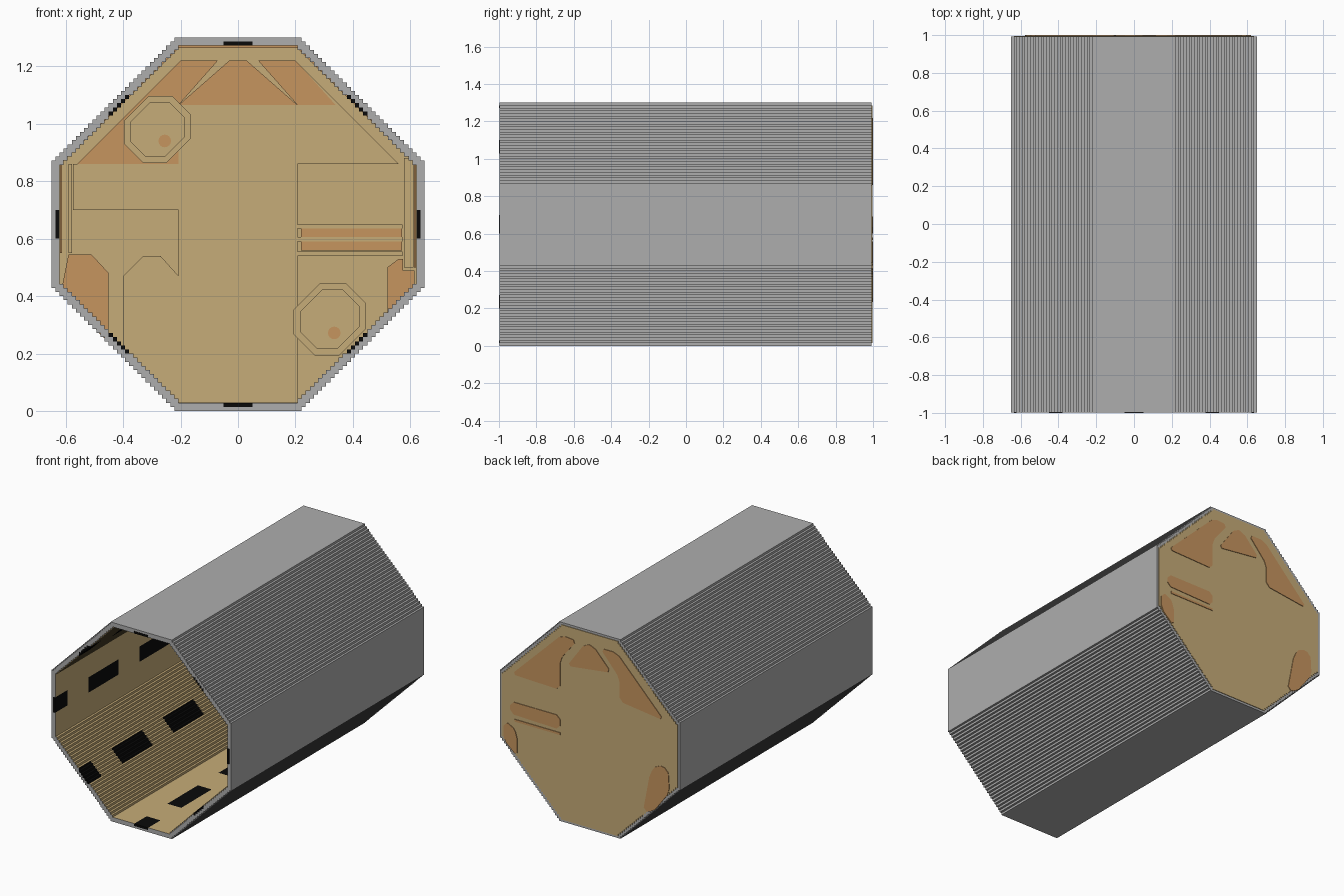
import bpy, bmesh, math

if "Cube" in bpy.data.objects:
    bpy.data.objects.remove(bpy.data.objects["Cube"])

V = 1 / 70      # stair step size
ZC = 0.65       # height of the tube axis


def material(name, rgb):
    m = bpy.data.materials.new(name)
    m.use_nodes = True
    m.diffuse_color = (*rgb, 1)
    m.node_tree.nodes["Principled BSDF"].inputs["Base Color"].default_value = (*rgb, 1)
    return m


grey = material("hull grey", (0.42, 0.42, 0.42))
tan = material("panel tan", (0.565, 0.413, 0.188))
orange = material("rust orange", (0.565, 0.30, 0.114))
black = material("slot black", (0.003, 0.003, 0.003))


def finish(name, bm, mats):
    bmesh.ops.recalc_face_normals(bm, faces=bm.faces)
    me = bpy.data.meshes.new(name)
    bm.to_mesh(me)
    bm.free()
    for m in mats:
        me.materials.append(m)
    ob = bpy.data.objects.new(name, me)
    bpy.context.collection.objects.link(ob)
    return ob


def stairs(half, flat, split=3.5):
    """Octagon outline with stepped diagonals, in metres around the axis."""
    q = [(split, half), (flat, half)]
    for i in range(round(half - flat)):
        q += [(flat + i, half - i - 1), (flat + i + 1, half - i - 1)]
    q.append((half, split))
    pts = []
    for _ in range(4):
        pts += q
        q = [(z, -x) for x, z in q]
    return [(x * V, z * V + ZC) for x, z in pts]


def plate(name, pts, y0, y1, mat):
    """Flat outline in x, z given thickness from y0 to y1."""
    bm = bmesh.new()
    f = bm.faces.new([bm.verts.new((x, y0, z)) for x, z in pts])
    ext = bmesh.ops.extrude_face_region(bm, geom=[f])["geom"]
    vs = [g for g in ext if isinstance(g, bmesh.types.BMVert)]
    bmesh.ops.translate(bm, verts=vs, vec=(0, y1 - y0, 0))
    return finish(name, bm, [mat])


def rect(x0, z0, x1, z1):
    return [(x0, z0), (x1, z0), (x1, z1), (x0, z1)]


def mirror(pts):
    return [(-x, z) for x, z in reversed(pts)]


def rounded(pts, d=0.035):
    """Cut every corner twice for a soft outline."""
    out = []
    for i, p in enumerate(pts):
        for q in (pts[i - 1], pts[(i + 1) % len(pts)]):
            l = math.dist(p, q)
            t = min(d, l * 0.4) / l
            out.append((p[0] + (q[0] - p[0]) * t, p[1] + (q[1] - p[1]) * t))
    return out


# Stepped octagonal tube, with rows of black slots along its lining
Y0, Y1 = -0.998, 0.992
stops = [Y0] + [-1 + n * V for n in (9, 24, 46, 61, 83, 98, 120, 135)] + [Y1]
bm = bmesh.new()


def wall(outline, ys):
    loops = [[bm.verts.new((x, y, z)) for x, z in outline] for y in ys]
    n, made = len(outline), []
    for s in range(len(ys) - 1):
        for i in range(n):
            j = (i + 1) % n
            f = bm.faces.new((loops[s][i], loops[s][j], loops[s + 1][j], loops[s + 1][i]))
            made.append((s, f))
    return made, loops[0], loops[-1]


_, of, ob_ = wall(stairs(45.5, 15.5), [Y0, Y1])
lining, inf, inb = wall(stairs(43.5, 14.5), stops)
for s, f in lining:
    c = f.calc_center_median()
    x, z = abs(c.x) / V, abs(c.z - ZC) / V
    in_slot = min(x, z) < 3.5 or abs(x - z) < 5.5
    f.material_index = 2 if in_slot and s % 2 == 0 else 1
for a, b in ((of, inf), (ob_, inb)):
    edges = []
    for loop in (a, b):
        edges += [bm.edges.get((loop[i - 1], loop[i])) for i in range(len(loop))]
    bmesh.ops.triangle_fill(bm, edges=edges, use_beauty=True, normal=(0, -1, 0))
finish("tube", bm, [grey, tan, black])

# Black slot ends on the front rim
for s in (-1, 1):
    zf = ZC + s * 44 * V
    plate("slot_end_flat", rect(-3.5 * V, zf - V / 2, 3.5 * V, zf + V / 2), -1, -0.997, black)
    xf = s * 44 * V
    plate("slot_end_side", rect(xf - V / 2, ZC - 3.5 * V, xf + V / 2, ZC + 3.5 * V), -1, -0.997, black)
    for t in (-1, 1):
        for k in range(12, 17):
            x, z = s * (15 + k) * V, ZC + t * (43 - k) * V
            plate("slot_end_diagonal", rect(x - V / 2, z - V / 2, x + V / 2, z + V / 2),
                  -1, -0.997, black)

# End wall closing the back
plate("end_wall", stairs(44.5, 14.5), 0.97, 0.996, tan)

# Raised tan panels on the inside of the end wall
window = [(0.207, 0.86), (0.207, 1.065), (0.07, 1.22), (0.2, 1.22), (0.56, 0.86)]
gable = [(-0.207, 1.065), (0.207, 1.065), (0.03, 1.22), (-0.03, 1.22)]
arch = [(-0.4, 0.22), (-0.4, 0.47), (-0.33, 0.54), (-0.27, 0.54), (-0.207, 0.47), (-0.207, 0.03)]
corner = [(-0.45, 0.26), (-0.45, 0.48), (-0.51, 0.545), (-0.59, 0.545), (-0.615, 0.42)]
panels = {
    "window_right": window,
    "window_left": mirror(window),
    "gable": gable,
    "door": rect(-0.207, 0.03, 0.207, 1.065),
    "arch": arch,
    "side_panel": rect(-0.575, 0.70, -0.207, 0.86),
    "left_post": rect(-0.59, 0.55, -0.577, 0.86),
    "right_post": rect(0.577, 0.50, 0.61, 0.88),
    "slat_top": rect(0.207, 0.635, 0.572, 0.65),
    "slat_middle": rect(0.207, 0.59, 0.572, 0.605),
    "slat_bottom": rect(0.207, 0.54, 0.572, 0.555),
}
for name, pts in panels.items():
    plate(name, pts, 0.957, 0.972, tan)

# Orange areas on the inside of the end wall
inside = {
    "gable_paint": gable,
    "window_paint_left": mirror(window),
    "window_paint_right": [(0.207, 1.065), (0.07, 1.22), (0.2, 1.22), (0.34, 1.065)],
    "slat_gap_upper": rect(0.22, 0.605, 0.57, 0.635),
    "slat_gap_lower": rect(0.22, 0.558, 0.57, 0.59),
    "corner_left": corner,
    "corner_right": [(0.52, 0.33), (0.52, 0.50), (0.56, 0.53), (0.575, 0.53), (0.575, 0.49),
                     (0.615, 0.49), (0.615, 0.43)],
    "rim_line": [(-0.62, 0.87), (-0.21, 1.275), (0.21, 1.275), (0.62, 0.87), (0.62, 0.50),
                 (0.612, 0.50), (0.612, 0.865), (0.205, 1.264), (-0.205, 1.264), (-0.612, 0.865),
                 (-0.612, 0.55), (-0.62, 0.55)],
}
for name, pts in inside.items():
    plate(name, pts, 0.954, 0.963, orange)

# Portholes with a rim, a pane and a small orange knob
hole = [(-0.05, -0.117), (-0.117, -0.05), (-0.117, 0.03), (-0.03, 0.117),
        (0.05, 0.117), (0.117, 0.05), (0.117, -0.03), (0.03, -0.117)]
for name, cx, cz, kx, kz, grow in (("upper", -0.28, 0.98, -0.255, 0.94, 1.0),
                                   ("lower", 0.32, 0.32, 0.335, 0.272, 1.08)):
    for part, k, y in (("rim", grow, 0.945), ("pane", grow * 0.82, 0.938)):
        plate(f"porthole_{part}_{name}", [(cx + x * k, cz + z * k) for x, z in hole], y, 0.972, tan)
    knob = [(kx + 0.022 * math.cos(a * math.pi / 8), kz + 0.022 * math.sin(a * math.pi / 8))
            for a in range(16)]
    plate(f"porthole_knob_{name}", knob, 0.934, 0.94, orange)

# Soft-edged orange areas on the outside of the end wall
outside = {
    "back_window_right": [(0.21, 0.86), (0.21, 1.06), (0.09, 1.21), (0.20, 1.22), (0.56, 0.87)],
    "back_window_left": [(-0.22, 0.90), (-0.22, 1.05), (-0.08, 1.21), (-0.20, 1.21), (-0.54, 0.86)],
    "back_gable": [(-0.16, 1.07), (0.16, 1.03), (0.03, 1.21), (-0.03, 1.21)],
    "back_bar": [(0.21, 0.60), (0.21, 0.69), (0.57, 0.69), (0.57, 0.61)],
    "back_corner_right": [(0.52, 0.34), (0.52, 0.48), (0.56, 0.54), (0.62, 0.54), (0.62, 0.43)],
    "back_corner_left": [(-0.39, 0.23), (-0.44, 0.49), (-0.49, 0.56), (-0.57, 0.55),
                         (-0.58, 0.40), (-0.46, 0.24)],
}
for name, pts in outside.items():
    plate(name, rounded(pts, 0.025), 0.994, 1.0, orange)
plate("back_bar_line", rect(0.21, 0.565, 0.54, 0.58), 0.994, 1.0, orange)
